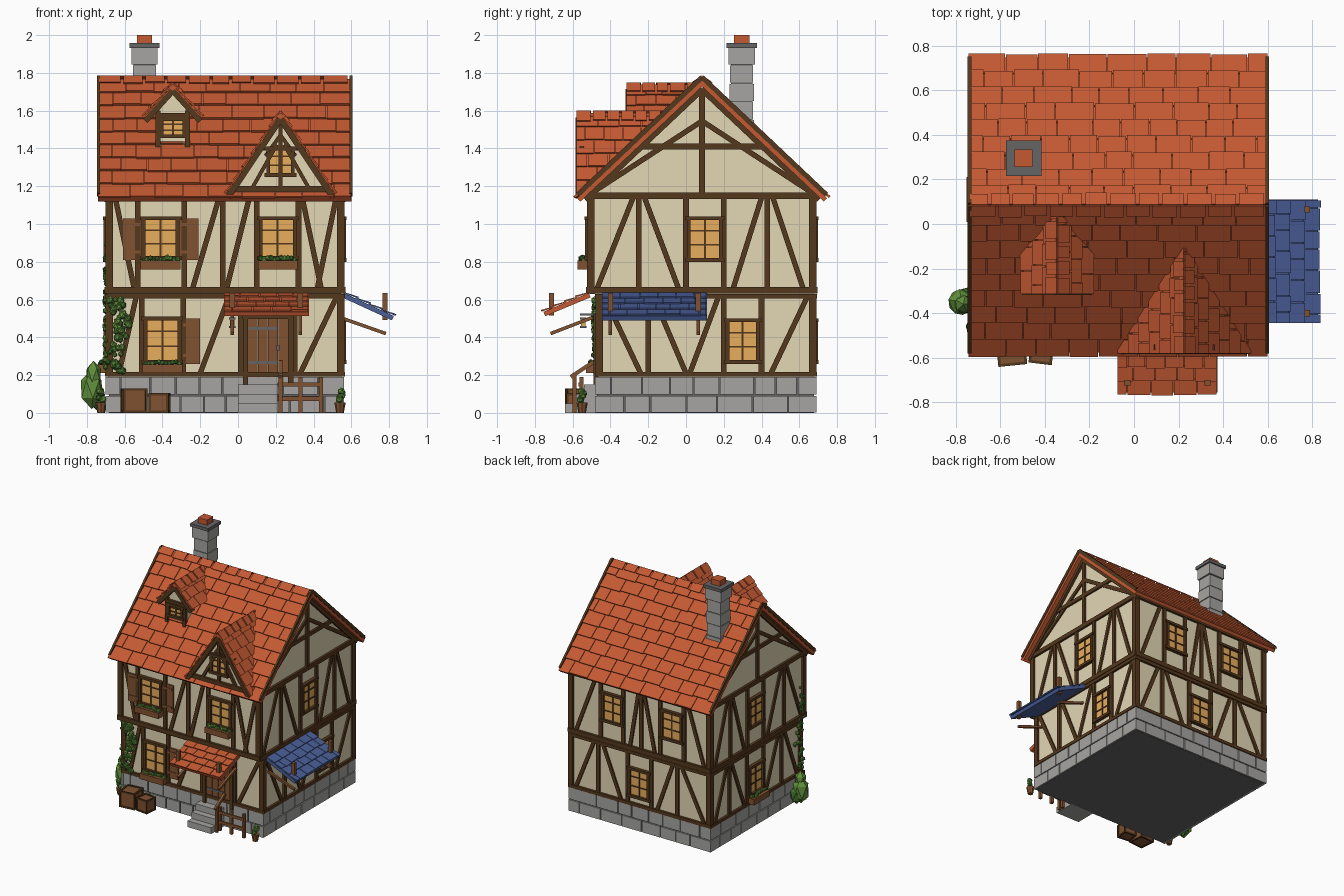
import bpy, bmesh, math, random
from mathutils import Vector as V, Matrix

if "Cube" in bpy.data.objects:
    bpy.data.objects.remove(bpy.data.objects["Cube"])
random.seed(4)
U = random.uniform

def mat(name, r, g, b):
    m = bpy.data.materials.new(name)
    m.diffuse_color = (r, g, b, 1)
    m.use_nodes = True
    m.node_tree.nodes["Principled BSDF"].inputs["Base Color"].default_value = m.diffuse_color
    return m

RED = mat("red_tile", .55, .10, .032); BLUE = mat("blue_tile", .07, .115, .32)
TIMBER = mat("dark_timber", .09, .04, .012); WOOD = mat("brown_wood", .22, .085, .03)
PLASTER = mat("cream_plaster", .77, .68, .46); STONE = mat("grey_stone", .38, .375, .36)
DARK = mat("dark_stone", .13, .13, .13); GLASS = mat("amber_glass", .82, .43, .11)
GREEN = mat("leaf_green", .12, .28, .045); DEEP = mat("deep_green", .06, .17, .03)

class Part:
    """Collects closed solids into one object."""
    def __init__(self, name, *mats):
        self.name, self.mats, self.bm = name, mats, bmesh.new()
    def prism(self, base, top, mi=0):
        a = [self.bm.verts.new(p) for p in base]
        b = [self.bm.verts.new(p) for p in top]
        k = len(a)
        fs = [self.bm.faces.new(a), self.bm.faces.new(b)]
        fs += [self.bm.faces.new((a[i], a[(i+1) % k], b[(i+1) % k], b[i])) for i in range(k)]
        for f in fs:
            f.material_index = mi
    def box(self, x0, x1, y0, y1, z0, z1, mi=0):
        q = [(x0, y0), (x1, y0), (x1, y1), (x0, y1)]
        self.prism([(x, y, z0) for x, y in q], [(x, y, z1) for x, y in q], mi)
    def panel(self, f, u0, u1, z0, z1, o0, o1, mi=0):
        q = [(u0, z0), (u1, z0), (u1, z1), (u0, z1)]
        self.prism([f(u, z, o0) for u, z in q], [f(u, z, o1) for u, z in q], mi)
    def strip(self, f, u0, z0, u1, z1, w=.03, o0=-.01, o1=.015, mi=0):
        d = V((u1-u0, z1-z0)).normalized() * w/2
        q = [(u0-d.y, z0+d.x), (u1-d.y, z1+d.x), (u1+d.y, z1-d.x), (u0+d.y, z0-d.x)]
        self.prism([f(u, z, o0) for u, z in q], [f(u, z, o1) for u, z in q], mi)
    def blob(self, c, r, sz=1, mi=0, sub=1):
        m = Matrix.Translation(c) @ Matrix.Rotation(U(0, 3), 4, 'Z') @ Matrix.Diagonal((r, r, r*sz, 1))
        vs = bmesh.ops.create_icosphere(self.bm, subdivisions=sub, radius=1, matrix=m)['verts']
        for f in {f for v in vs for f in v.link_faces}:
            f.material_index = mi
    def done(self):
        bmesh.ops.recalc_face_normals(self.bm, faces=self.bm.faces)
        me = bpy.data.meshes.new(self.name)
        self.bm.to_mesh(me)
        for m in self.mats:
            me.materials.append(m)
        ob = bpy.data.objects.new(self.name, me)
        bpy.context.collection.objects.link(ob)
        return ob

# wall planes: (along, up, outward) -> point
front_lo = lambda u, z, o: V((u, -.465-o, z))
front_up = lambda u, z, o: V((u, -.51-o, z))
right = lambda u, z, o: V((.548+o, u, z))
left = lambda u, z, o: V((-.687-o, u, z))
back = lambda u, z, o: V((u, .675+o, z))
big_face = lambda u, z, o: V((u, -.55-o, z))
small_face = lambda u, z, o: V((u, -.285-o, z))

# stone base: dark core with two courses of blocks on each side
p = Part("stone_base", STONE, DARK)
p.box(-.683, .55, -.47, .678, 0, .19, 1)
for f, a, b in ((front_lo, -.697, .562), (back, -.697, .562), (right, -.482, .69), (left, -.482, .69)):
    for r in range(2):
        x = a
        while x < b-.01:
            e = min(x + U(.11, .2)*(.6 if x == a and r else 1), b)
            e = b if b-e < .06 else e
            p.panel(f, x, e-(.007 if e < b else 0), .002+r*.095, .09+r*.1, -.005, .014)
            x = e
p.done()

# plaster storeys and gable
p = Part("plaster_walls", PLASTER)
p.box(-.687, .548, -.465, .675, .18, .64)
p.box(-.687, .548, -.51, .675, .63, 1.15)
g = [(-.51, 1.14), (.675, 1.14), (.675, 1.155), (.085, 1.725), (-.51, 1.155)]
p.prism([(-.687, y, z) for y, z in g], [(.548, y, z) for y, z in g])
p.done()

# timber framing; braces are (foot, head) pairs
p = Part("timber_frame", TIMBER)
def frame(f, a, b, z0, z1, posts, braces):
    for u in (a+.02, b-.02):
        p.strip(f, u, z0, u, z1, .04)
    for u in posts:
        p.strip(f, u, z0, u, z1)
    for u, v in braces:
        p.strip(f, u, z0+.01, v, z1-.01, .028, -.01, .012)
X, YL, YU = (-.702, .563), (-.48, .69), (-.525, .69)
lo, up = (.2, .62), (.65, 1.15)
frame(front_lo, *X, *lo, (-.51, -.29, .015, .3), ((-.63, -.54), (-.2, -.05), (.33, .52)))
frame(front_up, *X, *up, (-.53, -.285, -.08, .1, .32), ((-.55, -.65), (-.24, -.1), (-.06, .06), (.42, .52), (.44, .34)))
frame(right, *YL, *lo, (-.2, .2, .4), ((-.24, -.43), (0, -.17), (.02, .17), (.45, .64)))
frame(right, *YU, *up, (-.25, 0, .2, .43), ((-.47, -.28), (-.04, -.22), (.25, .4), (.62, .46)))
frame(left, *YL, *lo, (-.22, .01, .22, .44), ((-.42, -.26), (-.02, -.18), (.25, .41), (.62, .47)))
frame(left, *YU, *up, (-.25, .01, .21, .43), ((-.47, -.28), (-.04, -.22), (.25, .4), (.62, .46)))
frame(back, *X, *lo, (-.4, -.17, .04, .3), ((-.64, -.44), (-.22, -.36), (.1, .26), (.5, .34)))
frame(back, *X, *up, (-.46, -.25, -.08, .08, .28), ((-.64, -.49), (-.2, -.1), (.02, -.06), (.5, .32)))
for f, (a, b), (c, d) in ((front_lo, X, X), (back, X, X), (right, YL, YU), (left, YL, YU)):
    p.strip(f, a, .205, b, .205, .025, -.01, .018)
    p.strip(f, a, .617, b, .617, .025, -.01, .018)
    f = front_up if f is front_lo else f
    p.strip(f, c, .65, d, .65, .035, -.04, .02)
    p.strip(f, c, 1.15, d, 1.15, .035, -.01, .018)
for f in (right, left):
    p.strip(f, .085, 1.15, .085, 1.7)
    p.strip(f, -.27, 1.41, .44, 1.41)
    for s in (-1, 1):
        p.strip(f, .085+s*.56, 1.18, .085, 1.545, .028, -.01, .013)
        p.strip(f, .085+s*.62, 1.13, .085, 1.715, .035, -.01, .02)
p.done()

# windows with optional shutters and flower boxes
glass, bars = Part("window_glass", GLASS), Part("window_frames", TIMBER)
shut, boxes = Part("shutters", WOOD), Part("flower_boxes", WOOD)
plants = Part("flower_box_plants", GREEN, DEEP)
def window(f, c, z0, z1, w=.18, shutters=(), flowers=False):
    a, b, h = c-w/2, c+w/2, z1-z0
    glass.panel(f, a, b, z0, z1, -.01, .008)
    for u in (a, b):
        bars.strip(f, u, z0-.01, u, z1+.01, .02, -.01, .024)
    for z in (z0, z1):
        bars.strip(f, a-.02, z, b+.02, z, .02, -.01, .027)
    bars.strip(f, c, z0, c, z1, .011, 0, .014)
    for k in (.36, .7):
        bars.strip(f, a, z0+h*k, b, z0+h*k, .008, 0, .014)
    for s in shutters:
        m = c+s*(w/2+.06)
        shut.panel(f, m-.05, m+.05, z0-.01, z1, 0, .0135)
        for k in (.15, .85):
            shut.panel(f, m-.04, m+.04, z0+h*k-.008, z0+h*k+.008, .01, .018)
    if flowers:
        boxes.panel(f, a-.015, b+.015, z0-.06, z0-.014, .01, .065)
        for i in range(11):
            plants.blob(f(a+w*i/10, z0-.008+U(-.006, .008), U(.03, .045)), U(.012, .019), 1, i % 3 == 0)
window(front_lo, -.4, .27, .5, .18, (1,), True)
window(front_up, -.41, .82, 1.03, .18, (-1, 1), True)
window(front_up, .21, .82, 1.03, .18, (), True)
window(right, .3, .27, .49, .16)
window(right, .1, .81, 1.03, .17)
window(left, .11, .27, .49, .17, (), True)
window(left, .11, .81, 1.03, .17)
window(back, .17, .81, 1.03, .17)
window(back, -.355, .81, 1.03, .17)
window(back, -.065, .27, .49, .17)
window(small_face, -.345, 1.465, 1.555, .12)
window(big_face, .225, 1.26, 1.4, .13)
for q in (glass, bars, shut, boxes, plants):
    q.done()

# tiled slope: O ridge start, a along, d down, L(s) run length at distance s
def slope(p, O, a, d, L, S, rows, w, t=.02, under=True, gap=.004):
    O, a, d = V(O), V(a), V(d).normalized()
    n = a.cross(d)
    n = -n if n.z < 0 else n
    if under:
        q = [O, O+a*L(0), O+a*L(S)+d*S, O+d*S]
        p.prism(q, [v-n*.025 for v in q])
    for r in range(rows):
        s0, x, end = r*S/rows, 0, L(r*S/rows)
        while x < end-.005:
            e = min(x + w*U(.8, 1.2)*(.5 if x == 0 and r % 2 else 1), end)
            e = end if end-e < w*.3 else e
            s1, x1 = s0+S/rows+U(0, .009), e-gap
            pt = lambda u, s, k: O+a*u+d*s+n*t*k
            p.prism([pt(x, s0, 0), pt(x1, s0, 0), pt(x1, s1, .35), pt(x, s1, .35)],
                    [pt(x, s0, .35), pt(x1, s0, .35), pt(x1, s1, 1), pt(x, s1, 1)])
            x = e

# main roof with ridge caps and verge boards along the top of each end
K = .945
p = Part("main_roof", RED, TIMBER)
for s in (-1, 1):
    slope(p, (-.742, .085, 1.762), (1, 0, 0), (0, s, -K), lambda q: 1.344, .91, 9, .15)
    slope(p, (-.735, .085, 1.782), (1, 0, 0), (0, s, -K), lambda q: 1.33, .055, 1, .11, .014, False, .014)
    for x in (-.746, .59):
        f = lambda u, z, o, x=x: V((x+o, u, z))
        p.strip(f, .085, 1.777, .085+s*.658, 1.777-.658*K, .026, 0, .016, 1)
p.done()

# gable dormers facing front
def dormer(name, c, yf, za, half, rise, rows, face, wall):
    p = Part(name+"_roof", RED, TIMBER)
    S = math.hypot(half, rise)
    L = lambda s: max(.02, .085-(1.775-(za-s*rise/S))/K - yf + .02)
    for s in (-1, 1):
        slope(p, (c, yf, za), (0, 1, 0), (s*half, 0, -rise), L, S, rows, .11, .016)
        slope(p, (c, yf, za+.012), (0, 1, 0), (s*half, 0, -rise), L, .06, 1, .08, .014, False, .012)
        p.strip(face, c, za-.03, c+s*half*.97, za-.03-rise*.97, .03, -.01, .034, 1)
    p.done()
    p = Part(name+"_wall", PLASTER)
    p.prism([face(u, z, 0) for u, z in wall], [face(u, z, -.2) for u, z in wall])
    p.done()
dormer("large_dormer", .225, -.58, 1.585, .285, .425, 6, big_face, [(-.03, 1.16), (.48, 1.16), (.225, 1.555)])
dormer("small_dormer", -.345, -.315, 1.735, .15, .165, 3, small_face,
       [(-.43, 1.38), (-.26, 1.38), (-.26, 1.6), (-.345, 1.695), (-.43, 1.6)])
p = Part("dormer_timbers", TIMBER)
p.strip(big_face, -.03, 1.185, .48, 1.185, .03, -.01, .02)
p.strip(big_face, .09, 1.4, .36, 1.4, .022)
p.strip(big_face, .225, 1.19, .225, 1.55, .022, 0, .02)
for s in (-1, 1):
    p.strip(big_face, .225+s*.15, 1.19, .225+s*.02, 1.42, .02, 0, .02)
    p.strip(big_face, .225+s*.08, 1.36, .225, 1.47, .02)
    p.strip(small_face, -.345+s*.078, 1.4, -.345+s*.078, 1.6, .025, -.01, .02)
p.strip(small_face, -.435, 1.575, -.255, 1.575, .025, -.01, .02)
p.done()

# chimney
p = Part("chimney", STONE, DARK, RED)
for i in range(5):
    k = .003*(i % 2) + (.006 if i < 4 else 0)
    p.box(-.565+k, -.425-k, .225+k, .365-k, 1.46+i*.096, 1.55+i*.096)
p.box(-.552, -.438, .238, .352, 1.44, 1.93, 1)
p.box(-.575, -.415, .215, .375, 1.933, 1.958, 1)
p.box(-.535, -.455, .255, .335, 1.955, 2.0, 2)
p.done()

# awnings: tiled plane, pegs and struts
def awning(name, tile, O, a, out, length, run, drop, rows, pegs):
    p = Part(name, tile, WOOD)
    O, a, out = V(O), V(a), V(out)
    slope(p, O, a, out*run-V((0, 0, drop)), lambda s: length, math.hypot(run, drop), rows, .09, .014)
    for u in pegs:
        f = lambda v, z, o, u=u: O+a*(u+o)+out*v+V((0, 0, z))
        p.strip(f, run*.82, -drop-.02, run*.82, 0, .026, -.014, .014, 1)
        p.strip(f, -.02, -.13, run*.84, -.215, .018, -.009, .009, 1)
    p.done()
awning("front_awning", RED, (-.075, -.515, .635), (1, 0, 0), (0, -1, 0), .45, .24, .10, 4, (.045, .405))
awning("side_awning", BLUE, (.56, -.445, .635), (0, 1, 0), (1, 0, 0), .555, .265, .122, 4, (.045, .51))

# door
p = Part("door", WOOD, TIMBER, DARK)
for i in range(4):
    p.panel(front_lo, .05+i*.055, .102+i*.055, .16, .5, 0, .01)
for u in (.04, .28):
    p.strip(front_lo, u, .15, u, .52, .028, -.01, .025, 1)
p.strip(front_lo, .025, .51, .295, .51, .028, -.01, .025, 1)
for z in (.26, .44):
    p.panel(front_lo, .055, .21, z, z+.014, .005, .016, 2)
p.panel(front_lo, .205, .22, .33, .36, .005, .025, 2)
p.done()

# steps and railing
p = Part("steps", STONE)
for i in range(3):
    p.box(.0, .21, -.64+i*.05, -.465, 0, .05*(i+1))
p.done()
p = Part("railing", WOOD)
for x in (.225, .33, .44):
    p.box(x-.011, x+.011, -.565, -.543, 0, .19)
for z in (.075, .15):
    p.box(.21, .45, -.57, -.558, z-.011, z+.011)
p.strip(lambda u, z, o: V((.225+o, u, z)), -.61, .19, -.49, .27, .02, -.01, .01)
p.box(.215, .235, -.6, -.58, 0, .21)
p.done()

# lantern
p = Part("lantern", DARK, GLASS)
p.box(-.035, -.025, -.56, -.47, .515, .525)
p.box(-.042, -.018, -.557, -.533, .46, .495, 1)
p.box(-.047, -.013, -.562, -.528, .495, .505)
p.box(-.047, -.013, -.562, -.528, .45, .46)
p.done()

# crates
def crate(name, c, s, rot):
    p = Part(name, WOOD, TIMBER)
    h = s/2
    p.box(-h+.006, h-.006, -h+.006, h-.006, .006, s-.006)
    for i in (-1, 1):
        for j in (-1, 1):
            a, b = sorted((i*h, i*(h-.012)))
            e, g = sorted((j*h, j*(h-.012)))
            p.box(a, b, e, g, 0, s, 1)
            for z in (0, s-.012):
                p.box(-h, h, e, g, z, z+.012, 1)
                p.box(a, b, -h, h, z, z+.012, 1)
    ob = p.done()
    ob.location, ob.rotation_euler = (c[0], c[1], 0), (0, 0, rot)
crate("large_crate", (-.55, -.57), .13, .1)
crate("small_crate", (-.415, -.575), .105, -.12)

# potted plants, bush and ivy
p = Part("potted_plants", WOOD, GREEN, DEEP)
for x, y in ((.54, -.55), (-.725, -.46)):
    ring = lambda r, z: [(x+r*math.cos(k*math.pi/4), y+r*math.sin(k*math.pi/4), z) for k in range(8)]
    p.prism(ring(.02, 0), ring(.03, .055))
    for i in range(5):
        p.blob((x+U(-.015, .015), y+U(-.015, .015), .07+i*.011), .021, 1, 1+i % 2)
p.done()
p = Part("bush", GREEN, DEEP)
p.blob((-.775, -.35, .125), .065, 1.6)
p.blob((-.765, -.36, .2), .045, 1.7)
p.blob((-.75, -.33, .09), .05, 1.5, 1)
p.done()
p = Part("ivy", GREEN, DEEP)
for i in range(60):
    z = U(.2, .6)
    x = -.63+.02*math.sin(z*17)+U(-.04, .04)
    p.blob(front_lo(x, z, U(.012, .02)), U(.013, .022), 1.1, i % 3 == 0)
for i in range(55):
    z = U(.2, .9)
    p.blob(left(-.45+.025*math.sin(z*15)+random.gauss(0, .018), z, .014), U(.01, .019), 1.1, i % 3 == 0)
p.done()
